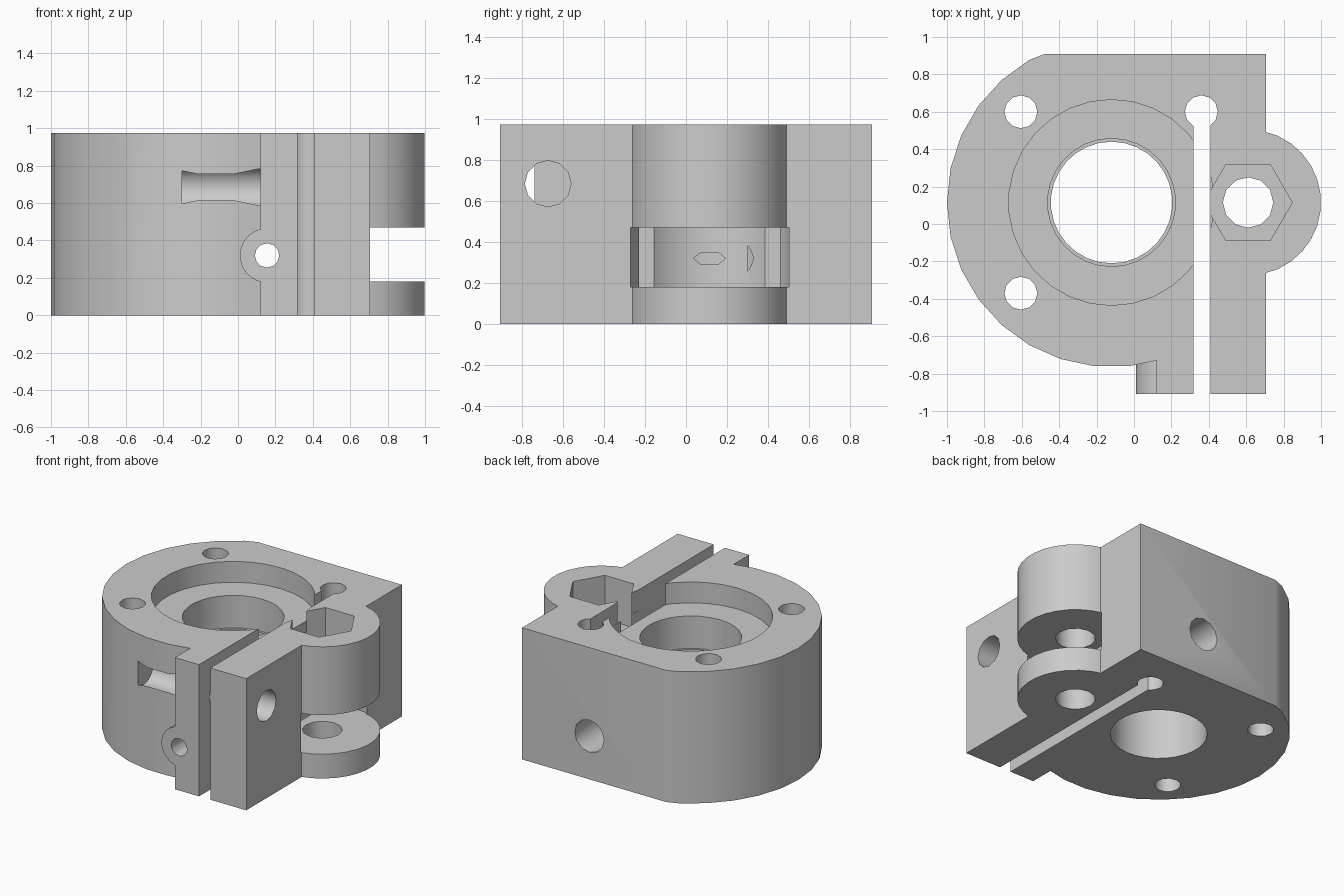
import bpy, bmesh, math
from mathutils import Matrix, Vector

if "Cube" in bpy.data.objects:
    bpy.data.objects.remove(bpy.data.objects["Cube"])

H = 0.975                 # block height
CX, CY, R = -0.12, 0.115, 0.88   # centre and radius of the round side
PX = 0.61                 # pivot boss centre in x
TURN = {"Z": Matrix(),
        "X": Matrix.Rotation(math.pi / 2, 4, "Y"),
        "Y": Matrix.Rotation(-math.pi / 2, 4, "X")}

grey = bpy.data.materials.new("plain grey")
grey.use_nodes = True
grey.diffuse_color = (0.6, 0.6, 0.6, 1)
grey.node_tree.nodes["Principled BSDF"].inputs["Base Color"].default_value = (0.6, 0.6, 0.6, 1)


def add(name, bm):
    bmesh.ops.recalc_face_normals(bm, faces=bm.faces)
    mesh = bpy.data.meshes.new(name)
    bm.to_mesh(mesh)
    bm.free()
    mesh.materials.append(grey)
    ob = bpy.data.objects.new(name, mesh)
    bpy.context.collection.objects.link(ob)
    return ob


def prism(name, outline, z0, z1):
    bm = bmesh.new()
    face = bm.faces.new([bm.verts.new((x, y, z0)) for x, y in outline])
    side = bmesh.ops.extrude_face_region(bm, geom=[face])
    top = [v for v in side["geom"] if isinstance(v, bmesh.types.BMVert)]
    bmesh.ops.translate(bm, verts=top, vec=(0, 0, z1 - z0))
    return add(name, bm)


def cylinder(name, centre, r, a, b, axis="Z", sides=30, spin=0):
    """Cylinder spanning a..b along its axis; centre gives the two other coordinates."""
    bm = bmesh.new()
    bmesh.ops.create_cone(bm, cap_ends=True, segments=sides, radius1=r, radius2=r, depth=b - a)
    u, v = centre
    m = (a + b) / 2
    place = {"X": (m, u, v), "Y": (u, m, v), "Z": (u, v, m)}[axis]
    spin_m = Matrix.Rotation(math.radians(spin), 4, "Z")
    bm.transform(Matrix.Translation(Vector(place)) @ TURN[axis] @ spin_m)
    return add(name, bm)


def combine(body, other, operation):
    mod = body.modifiers.new(other.name, "BOOLEAN")
    mod.operation, mod.solver, mod.object = operation, "EXACT", other
    bpy.context.view_layer.objects.active = body
    bpy.ops.object.modifier_apply(modifier=mod.name)
    bpy.data.objects.remove(other)


# Block: round on one side, flat back, clamp tab at the front
arc = [(CX + R * math.cos(math.radians(a)), CY + R * math.sin(math.radians(a)))
       for a in range(120, 277, 12)]
outline = [(0.705, 0.91), (-0.475, 0.91)] + arc + [(0.12, -0.73), (0.12, -0.91), (0.705, -0.91)]
body = prism("clamp_block", outline, 0, H)

# Added bosses
combine(body, cylinder("pivot_boss", (PX, CY), 0.39, 0, H), "UNION")
combine(body, cylinder("guide_boss", (0.155, 0.32), 0.145, -0.91, -0.55, "Y"), "UNION")

# Flexing slot between block and lever arm
slot = [(0.318, -1.1), (0.41, -1.1), (0.41, 0.6), (0.318, 0.6)]
cuts = [prism("slot", slot, -0.1, H + 0.1)]

# Stepped centre bore
for r, low in ((0.55, 0.82), (0.342, 0.58), (0.325, -0.1)):
    cuts.append(cylinder("bore", (CX, CY), r, low, H + 0.1))

# Screw holes through the block
for spot in ((-0.605, 0.6), (-0.605, -0.37), (0.36, 0.6)):
    cuts.append(cylinder("screw_hole", spot, 0.088, -0.1, H + 0.1, sides=12))

# Roller gap, hexagonal pocket and pin hole in the pivot boss
cuts += [cylinder("roller_gap", (PX, CY), 0.4, 0.18, 0.47),
         cylinder("nut_pocket", (PX, CY), 0.236, 0.65, H + 0.1, sides=6, spin=30),
         cylinder("pin_hole", (PX, CY), 0.135, -0.1, H + 0.1, sides=12)]

# Guide hole running front to back, wider behind the bore
cuts += [cylinder("guide_hole", (0.155, 0.32), 0.065, -1.1, 0.6, "Y", 12),
         cylinder("guide_inlet", (0.155, 0.32), 0.12, 0.3, 1.1, "Y", 12)]

# Clamp bolt hole and its hexagonal recess in the round side
cuts += [cylinder("bolt_hole", (-0.675, 0.685), 0.113, -0.3, 1.1, "X", 12),
         cylinder("bolt_recess", (-0.675, 0.687), 0.204, -0.59, 0.12, "X", 6, 90)]

for cut in cuts:
    combine(body, cut, "DIFFERENCE")

bpy.ops.object.select_all(action="DESELECT")
body.select_set(True)
bpy.context.view_layer.objects.active = body
bpy.ops.object.shade_smooth_by_angle(angle=math.radians(35))
